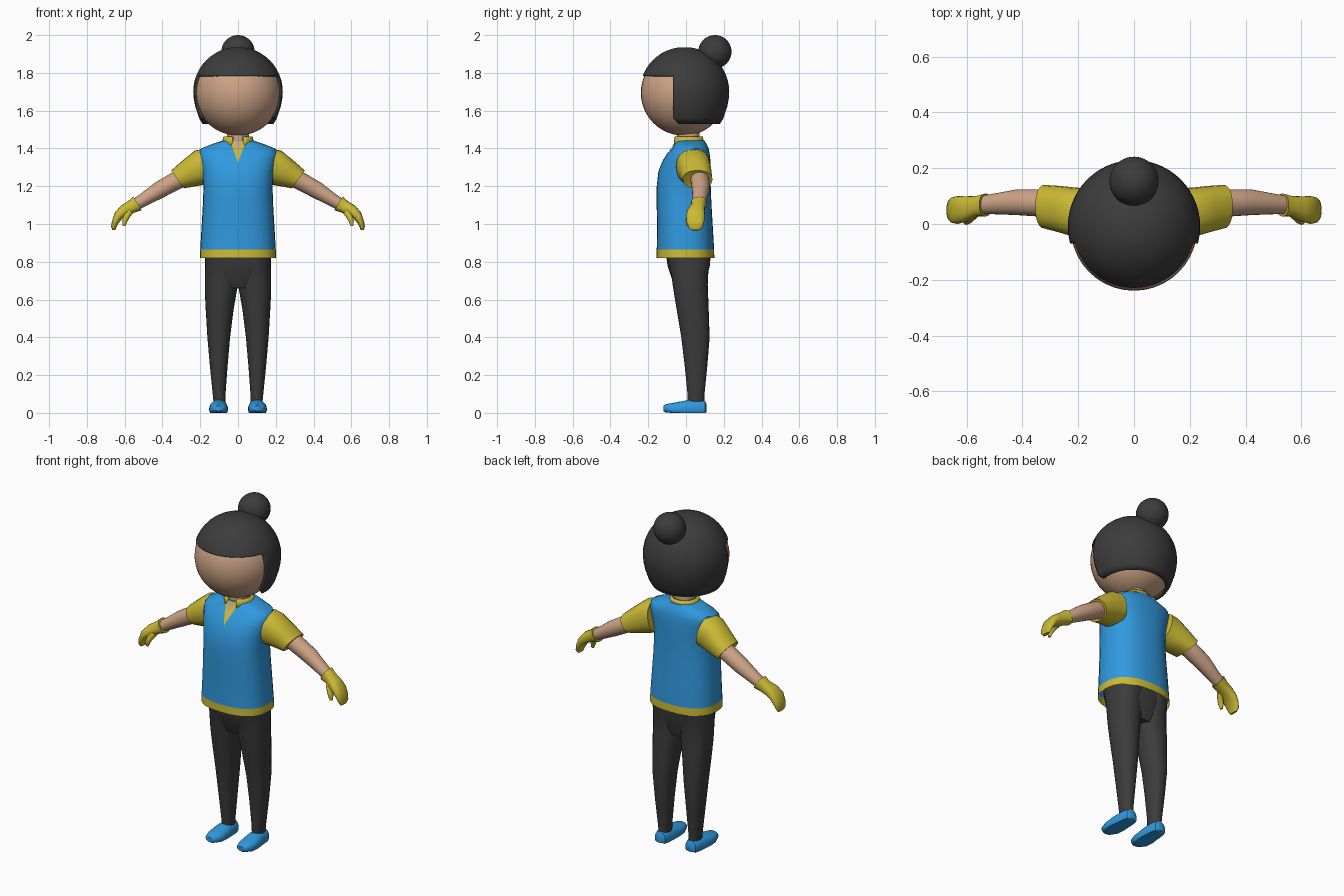
import bpy, bmesh, math
from mathutils import Vector
from mathutils.bvhtree import BVHTree

if "Cube" in bpy.data.objects:
    bpy.data.objects.remove(bpy.data.objects["Cube"], do_unlink=True)


def material(name, rgb):
    m = bpy.data.materials.new(name)
    m.use_nodes = True
    m.diffuse_color = (*rgb, 1)
    m.node_tree.nodes["Principled BSDF"].inputs["Base Color"].default_value = (*rgb, 1)
    return m


DARK = material("charcoal", (0.045, 0.045, 0.045))
BLUE = material("blue", (0.03, 0.32, 0.74))
YELLOW = material("yellow", (0.6, 0.49, 0.035))
SKIN = material("skin", (0.62, 0.37, 0.24))


def finish(bm, name, mats, angle=40):
    bmesh.ops.recalc_face_normals(bm, faces=bm.faces)
    mesh = bpy.data.meshes.new(name)
    bm.to_mesh(mesh)
    bm.free()
    obj = bpy.data.objects.new(name, mesh)
    bpy.context.collection.objects.link(obj)
    for m in mats:
        mesh.materials.append(m)
    bpy.ops.object.select_all(action="DESELECT")
    obj.select_set(True)
    bpy.context.view_layer.objects.active = obj
    bpy.ops.object.shade_smooth_by_angle(angle=math.radians(angle))
    return obj


def axes(mode, a):
    """Cross-section axes: flat for body rings, limb for arms, foot for shoes."""
    if mode == "flat":
        return Vector((1, 0, 0)), Vector((0, 1, 0))
    if mode == "foot":
        return Vector((1, 0, 0)), Vector((0, 0, 1))
    return Vector((0, 1, 0)), Vector((math.sin(a), 0, math.cos(a)))


def loft(rings, mode="flat", power=2.0, n=32, side=1, caps=(True, True), floor=None):
    """Skin rings of (x, y, z, half width, half depth, tilt)."""
    bm = bmesh.new()
    loops = []
    for x, y, z, hu, hv, *tilt in rings:
        u, v = axes(mode, tilt[0] if tilt else 0)
        loop = []
        for i in range(n):
            t = math.tau * i / n
            c, s = math.cos(t), math.sin(t)
            p = Vector((x, y, z))
            p += u * hu * math.copysign(abs(c) ** (2 / power), c)
            p += v * hv * math.copysign(abs(s) ** (2 / power), s)
            if floor is not None:
                p.z = max(p.z, floor)
            loop.append(bm.verts.new((p.x * side, p.y, p.z)))
        loops.append(loop)
    for a, b in zip(loops, loops[1:]):
        for i in range(n):
            j = (i + 1) % n
            bm.faces.new((a[i], a[j], b[j], b[i]))
    for use, loop in zip(caps, (loops[0], loops[-1])):
        if use:
            bm.faces.new(loop)
    return bm


def ball(name, centre, radius, mat):
    bm = bmesh.new()
    bmesh.ops.create_uvsphere(bm, u_segments=40, v_segments=24, radius=radius)
    bmesh.ops.translate(bm, verts=bm.verts, vec=centre)
    return finish(bm, name, [mat])


def thicken(obj, amount):
    mod = obj.modifiers.new("thickness", "SOLIDIFY")
    mod.thickness = amount
    mod.offset = -1


# Head, bun and neck
ball("head", (0, -0.012, 1.695), 0.227, SKIN)
ball("hair_bun", (0, 0.153, 1.912), 0.088, DARK)
finish(loft([(0, 0.012, 1.38, 0.06, 0.062), (0, 0.012, 1.53, 0.055, 0.058)]), "neck", [SKIN])

# Bobbed hair with a straight fringe, trimmed with cutting planes
HAIR_Z, HAIR_R, FRINGE, SIDE_EDGE = 1.7, 0.237, 1.785, -0.07
rings = [(0, -0.008, z, r, r) for z, r in ((1.53, 0.188), (1.56, 0.206), (1.62, 0.226), (1.66, 0.234))]
for k in range(12):
    e = math.pi / 2 * k / 12
    r = HAIR_R * math.cos(e)
    rings.append((0, -0.008, HAIR_Z + HAIR_R * math.sin(e), r, r))
bm = loft(rings, n=56, caps=(False, True))
corner, slant = Vector((0, -0.04, 1.53)), Vector((0, 1, 1)).normalized()
for co, no in (((0, SIDE_EDGE, 0), (0, 1, 0)), ((0, 0, FRINGE), (0, 0, 1)), (corner, slant)):
    bmesh.ops.bisect_plane(bm, geom=bm.verts[:] + bm.edges[:] + bm.faces[:], plane_co=co, plane_no=no)
open_faces = []
for f in bm.faces:
    c = f.calc_center_median()
    if c.z < FRINGE and (c.y < SIDE_EDGE or (c - corner).dot(slant) < 0):
        open_faces.append(f)
bmesh.ops.delete(bm, geom=open_faces, context="FACES")
thicken(finish(bm, "hair", [DARK]), 0.018)

# Shirt body with a coloured hem
HEM = 0.865
bm = loft([(0, -0.003, 0.82, 0.202, 0.153), (0, -0.003, HEM, 0.2, 0.152),
           (0, -0.006, 1.0, 0.192, 0.147), (0, -0.011, 1.12, 0.185, 0.145),
           (0, -0.012, 1.2, 0.183, 0.143), (0, -0.008, 1.28, 0.19, 0.138),
           (0, 0.004, 1.34, 0.202, 0.125), (0, 0.014, 1.375, 0.208, 0.111),
           (0, 0.022, 1.4, 0.195, 0.098), (0, 0.024, 1.422, 0.14, 0.085),
           (0, 0.022, 1.442, 0.08, 0.075)], power=2.4, caps=(False, True))
for f in bm.faces:
    f.material_index = int(f.calc_center_median().z < HEM)
shirt_surface = BVHTree.FromBMesh(bm)
finish(bm, "shirt", [BLUE, YELLOW])


# Neckline plates laid on the shirt front
def neckline(name, low, half_width, lift, mat):
    bm = bmesh.new()
    top, steps, rows = 1.44, 8, []
    for k in range(steps + 1):
        t = k / steps
        z = low + (top - low) * t
        row = []
        for x in (-half_width * t, 0, half_width * t):
            hit = shirt_surface.ray_cast(Vector((x, -1, z)), Vector((0, 1, 0)))[0]
            row.append(bm.verts.new((x, (hit.y if hit else -0.05) - lift, z)))
        rows.append(row)
    for a, b in zip(rows, rows[1:]):
        for i in range(2):
            bm.faces.new((a[i], a[i + 1], b[i + 1], b[i]))
    bmesh.ops.remove_doubles(bm, verts=bm.verts, dist=0.0002)
    finish(bm, name, [mat])


neckline("neckline_trim", 1.325, 0.042, 0.004, YELLOW)
neckline("neckline_opening", 1.375, 0.022, 0.007, SKIN)

# Standing collar, open at the front
bm = loft([(0, 0.012, 1.415, 0.088, 0.084), (0, 0.012, 1.44, 0.082, 0.081),
           (0, 0.012, 1.462, 0.078, 0.077)], caps=(False, False))
gap = [f for f in bm.faces if f.calc_center_median().y < 0 and abs(f.calc_center_median().x) < 0.026]
bmesh.ops.delete(bm, geom=gap, context="FACES")
thicken(finish(bm, "collar", [YELLOW]), 0.012)

# Hips
finish(loft([(0, 0.022, 0.66, 0.1, 0.075), (0, 0.018, 0.7, 0.155, 0.09),
             (0, 0.014, 0.78, 0.172, 0.112), (0, 0.01, 0.88, 0.172, 0.12)], power=2.3), "trouser_hips", [DARK])

# Limbs, mirrored left and right
for label, s in (("left", 1), ("right", -1)):
    finish(loft([(0.16, 0.037, 1.31, 0.092, 0.09, 0.2), (0.205, 0.04, 1.298, 0.09, 0.094, 0.25),
                 (0.26, 0.052, 1.268, 0.084, 0.076, 0.45), (0.32, 0.062, 1.236, 0.078, 0.058, 0.62),
                 (0.318, 0.062, 1.237, 0.062, 0.05, 0.62)], "limb", 2.3, 24, s),
           label + "_sleeve", [YELLOW])
    finish(loft([(0.26, 0.065, 1.262, 0.05, 0.05, 0.5), (0.33, 0.075, 1.228, 0.049, 0.048, 0.5),
                 (0.42, 0.078, 1.178, 0.046, 0.045, 0.53), (0.5, 0.072, 1.128, 0.037, 0.035, 0.55),
                 (0.56, 0.067, 1.092, 0.032, 0.03, 0.55)], "limb", 2, 24, s),
           label + "_arm", [SKIN])
    finish(loft([(0.532, 0.068, 1.109, 0.041, 0.042, 0.55), (0.562, 0.064, 1.092, 0.037, 0.035, 0.55),
                 (0.6, 0.054, 1.072, 0.045, 0.032, 0.7), (0.632, 0.05, 1.045, 0.05, 0.025, 0.9),
                 (0.65, 0.05, 1.01, 0.046, 0.018, 1.2), (0.658, 0.05, 0.985, 0.038, 0.014, 1.4),
                 (0.658, 0.05, 0.968, 0.026, 0.008, 1.4)], "limb", 2.4, 20, s),
           label + "_glove", [YELLOW])
    finish(loft([(0.572, 0.038, 1.072, 0.02, 0.022, 0.8), (0.59, 0.02, 1.04, 0.018, 0.017, 1.1),
                 (0.6, 0.013, 1.015, 0.016, 0.014, 1.3), (0.604, 0.012, 0.99, 0.008, 0.008, 1.4)],
                "limb", 2, 14, s), label + "_thumb", [YELLOW])
    finish(loft([(0.098, 0.053, 0.05, 0.031, 0.043), (0.1, 0.053, 0.1, 0.034, 0.045),
                 (0.102, 0.053, 0.25, 0.047, 0.06), (0.102, 0.05, 0.4, 0.06, 0.075),
                 (0.097, 0.035, 0.55, 0.074, 0.085), (0.092, 0.027, 0.63, 0.083, 0.09),
                 (0.087, 0.022, 0.68, 0.088, 0.093), (0.085, 0.02, 0.74, 0.09, 0.098),
                 (0.088, 0.013, 0.85, 0.086, 0.122)], "flat", 2.2, 28, s),
           label + "_trouser_leg", [DARK])
    finish(loft([(0.103, -0.12, 0.024, 0.018, 0.014), (0.103, -0.108, 0.024, 0.034, 0.022),
                 (0.103, -0.07, 0.02, 0.048, 0.033), (0.103, -0.02, 0.02, 0.05, 0.042),
                 (0.101, 0.02, 0.02, 0.046, 0.05), (0.1, 0.075, 0.02, 0.042, 0.05),
                 (0.1, 0.1, 0.022, 0.034, 0.042), (0.1, 0.109, 0.024, 0.018, 0.022)],
                "foot", 2.3, 24, s, floor=0), label + "_shoe", [BLUE])
